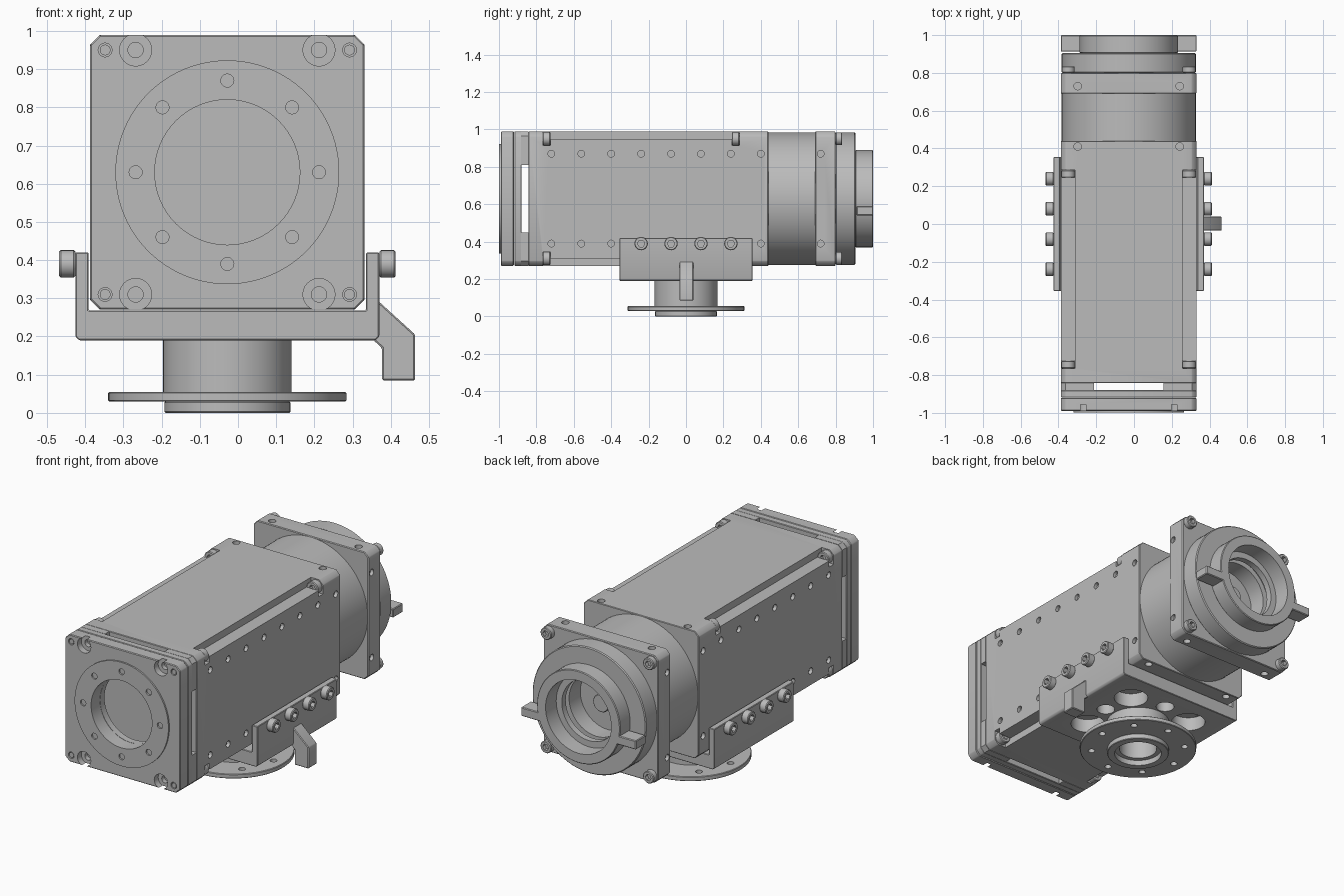
import bpy, bmesh, math
from mathutils import Vector

if bpy.data.objects.get("Cube"):
    bpy.data.objects.remove(bpy.data.objects["Cube"], do_unlink=True)

grey = bpy.data.materials.new("grey_metal")
grey.use_nodes = True
colour = (0.5, 0.5, 0.5, 1)
grey.diffuse_color = colour
grey.node_tree.nodes["Principled BSDF"].inputs["Base Color"].default_value = colour

CX, CZ, HALF = -0.028, 0.63, 0.359   # housing axis and half width
SIGNS = [(i, j) for i in (-1, 1) for j in (-1, 1)]


# Profiles
def circle(u, v, r, n=48):
    return [(u + r * math.cos(math.tau * k / n), v + r * math.sin(math.tau * k / n)) for k in range(n)]


def rect(u0, u1, v0, v1):
    return [(u0, v0), (u1, v0), (u1, v1), (u0, v1)]


def chamfered(h, c):
    k = h - c
    pts = [(-k, -h), (k, -h), (h, -k), (h, k), (k, h), (-k, h), (-h, k), (-h, -k)]
    return [(CX + u, CZ + v) for u, v in pts]


def place(axis, u, v, w):
    return Vector({"x": (w, u, v), "y": (u, w, v), "z": (u, v, w)}[axis])


# Solid made of prisms: each is (axis, profile, start, end)
def solid(name, prisms, bevel=0):
    bm = bmesh.new()
    for axis, pts, a, b in prisms:
        lo = [bm.verts.new(place(axis, u, v, a)) for u, v in pts]
        hi = [bm.verts.new(place(axis, u, v, b)) for u, v in pts]
        bm.faces.new(lo)
        bm.faces.new(hi)
        for k in range(len(pts)):
            m = (k + 1) % len(pts)
            bm.faces.new((lo[k], lo[m], hi[m], hi[k]))
    bmesh.ops.recalc_face_normals(bm, faces=bm.faces)
    if bevel:
        edges = [e for e in bm.edges if e.calc_face_angle(0) > 0.5]
        bmesh.ops.bevel(bm, geom=edges, offset=bevel, segments=1, affect="EDGES")
    mesh = bpy.data.meshes.new(name)
    bm.to_mesh(mesh)
    bm.free()
    mesh.materials.append(grey)
    ob = bpy.data.objects.new(name, mesh)
    bpy.context.scene.collection.objects.link(ob)
    return ob


# Subtract a group of prisms from a part
def cut(ob, prisms):
    cutter = solid("cutter", prisms)
    cutter.hide_render = True
    mod = ob.modifiers.new("cut", "BOOLEAN")
    mod.operation, mod.solver, mod.object = "DIFFERENCE", "EXACT", cutter
    bpy.context.view_layer.update()
    mesh = bpy.data.meshes.new_from_object(ob.evaluated_get(bpy.context.evaluated_depsgraph_get()))
    ob.modifiers.clear()
    ob.data = mesh
    bpy.data.objects.remove(cutter, do_unlink=True)


def corners(d, e, r, a, b):
    return [("y", circle(CX + i * d, CZ + j * e, r, 24), a, b) for i, j in SIGNS]


# Screw heads with sockets
def screws(name, heads, r):
    ob = solid(name, [(ax, circle(u, v, r, 24), min(a, b), max(a, b)) for ax, u, v, a, b in heads], 0.004)
    cut(ob, [(ax, circle(u, v, r * 0.55, 6), b - (b - a) * 0.6, b + (b - a) * 0.2)
             for ax, u, v, a, b in heads])


# Front plate with raised ring, aperture and counterbored holes
front = solid("front_plate", [("y", chamfered(HALF, 0.025), -0.99, -0.92)], 0.004)
cut(front, [("y", circle(CX, CZ, 0.19, 64), -1.1, -0.9)])
cut(front, corners(0.24, 0.32, 0.042, -1.1, -0.955))
cut(front, corners(0.24, 0.32, 0.02, -1.1, -0.93))
cut(front, corners(0.32, 0.32, 0.018, -1.1, -0.975))
solid("front_plate_screws", corners(0.32, 0.32, 0.014, -0.98, -0.988))
ring = solid("front_ring", [("y", circle(CX, CZ, 0.293, 96), -0.999, -0.985)])
cut(ring, [("y", circle(CX, CZ, 0.19, 64), -1.1, -0.9)])
cut(ring, [("y", circle(u, v, 0.017, 20), -1.1, -0.9) for u, v in circle(CX, CZ, 0.24, 8)])

# Spacer plate and the corner posts that leave the filter slots open
spacer = solid("spacer_plate", [("y", chamfered(HALF, 0.025), -0.918, -0.88)], 0.003)
cut(spacer, [("y", circle(CX, CZ, 0.19, 64), -1, -0.8)])
posts = solid("slot_posts", [("y", chamfered(HALF, 0.025), -0.881, -0.842)])
cut(posts, [("y", rect(CX - 0.185, CX + 0.185, 0, 1.2), -0.9, -0.8)])
cut(posts, [("y", rect(-1, 1, CZ - 0.18, CZ + 0.18), -0.9, -0.8)])

# Long housing with notched long edges
housing = solid("housing", [("y", chamfered(HALF, 0.025), -0.842, 0.44)], 0.003)


def edge_notch(i, j, width, height, a, b):
    u, v = CX + i * HALF, CZ + j * HALF
    us = sorted((u - i * width, u + i * 0.05))
    vs = sorted((v - j * height, v + j * 0.05))
    return ("y", rect(*us, *vs), a, b)


cut(housing, [edge_notch(i, j, 0.075, 0.04, -0.74, 0.26) for i, j in SIGNS])
cut(housing, [edge_notch(i, j, 0.075, 0.075, a, a + 0.04)
              for i, j in SIGNS for a in (-0.765, 0.245)])
row = [-0.72 + 0.16 * k for k in range(8)]


def side_holes(ys):
    return [("x", circle(y, CZ + j * 0.24, 0.018, 20), *sorted((CX + i * 0.34, CX + i * 0.5)))
            for i, j in SIGNS for y in ys]


def top_holes(y):
    return [("z", circle(CX + i * 0.27, y, 0.02, 20), *sorted((CZ + j * 0.335, CZ + j * 0.5)))
            for i, j in SIGNS]


cut(housing, side_holes(row) + top_holes(0.41))
screws("housing_screws",
       [("y", CX + i * 0.32, CZ + j * 0.32, a, b)
        for i, j in SIGNS for a, b in ((-0.765, -0.725), (0.285, 0.245))], 0.036)

# Round neck, rear plate and lens mount
solid("neck", [("y", circle(CX, CZ, 0.355, 96), 0.43, 0.7)])
rear = solid("rear_plate", [("y", chamfered(HALF, 0.025), 0.69, 0.8)], 0.004)
cut(rear, side_holes([0.72]) + top_holes(0.73))
cut(rear, [("y", circle(CX, CZ, 0.17, 64), 0.74, 0.9)])
screws("rear_screws", [("y", CX + i * 0.32, CZ + j * 0.32, 0.8, 0.835) for i, j in SIGNS], 0.034)
disc = solid("mount_disc", [("y", circle(CX, CZ, 0.355, 96), 0.8, 0.905)], 0.005)
cut(disc, [("y", circle(CX, CZ, 0.17, 64), 0.7, 1)])
cut(disc, [("y", circle(CX, CZ, 0.2, 64), 0.84, 0.87)])
mount = solid("mount_ring", [("y", circle(CX, CZ, 0.26, 96), 0.905, 1)], 0.004)
cut(mount, [("y", circle(CX, CZ, 0.205, 64), 0.8, 1.1)])
solid("mount_button", [("y", circle(CX, CZ, 0.05, 32), 0.73, 0.8)], 0.004)
for side, i in (("left", 1), ("right", -1)):
    solid(side + "_mount_tab",
          [("y", rect(*sorted((CX + i * 0.235, CX + i * HALF)), 0.54, 0.59), 0.912, 1)], 0.004)

# U-shaped bracket with lightening holes
W = 0.398
outline = [(-W, 0.2), (-W + 0.01, 0.19), (W - 0.01, 0.19), (W, 0.2), (W, 0.42), (W - 0.035, 0.42),
           (W - 0.035, 0.268), (0.035 - W, 0.268), (0.035 - W, 0.42), (-W, 0.42)]
bracket = solid("bracket", [("y", [(CX + u, v) for u, v in outline], -0.355, 0.355)], 0.003)
cut(bracket, [("z", circle(CX + i * 0.2, j * 0.18, 0.09, 40), 0.1, 0.4) for i, j in SIGNS]
    + [("z", circle(CX + u, v, 0.048, 32), 0.1, 0.4) for u, v in circle(0, 0, 0.225, 4)])
screws("bracket_screws", [("x", -0.24 + 0.16 * k, 0.39, CX + i * W, CX + i * (W + 0.042))
                          for i in (-1, 1) for k in range(4)], 0.036)

# Pedestal stem and bolt flange
stem = solid("stem", [("z", circle(CX, 0, 0.168, 64), 0.05, 0.192)])
cut(stem, [("z", circle(CX, 0, 0.1, 48), 0, 0.17)])
flange = solid("flange", [("z", circle(CX, 0, 0.312, 96), 0.03, 0.055)], 0.003)
cut(flange, [("z", circle(CX, 0, 0.1, 48), 0, 0.1)]
    + [("z", circle(u, v, 0.018, 20), 0, 0.1) for u, v in circle(CX, 0, 0.25, 8)])
foot = solid("foot_ring", [("z", circle(CX, 0, 0.165, 64), 0, 0.03)], 0.003)
cut(foot, [("z", circle(CX, 0, 0.125, 48), -0.1, 0.1)])

# Clamp lever
solid("clamp_lever", [("y", [(0.365, 0.295), (0.464, 0.205), (0.464, 0.085), (0.377, 0.085),
                             (0.377, 0.17), (0.355, 0.19)], -0.035, 0.04)], 0.004)

# Smooth shading on curved walls only
for ob in bpy.context.scene.objects:
    if ob.type == "MESH" and grey.name in ob.data.materials:
        ob.data.shade_smooth()
        ob.data.set_sharp_from_angle(angle=math.radians(30))
